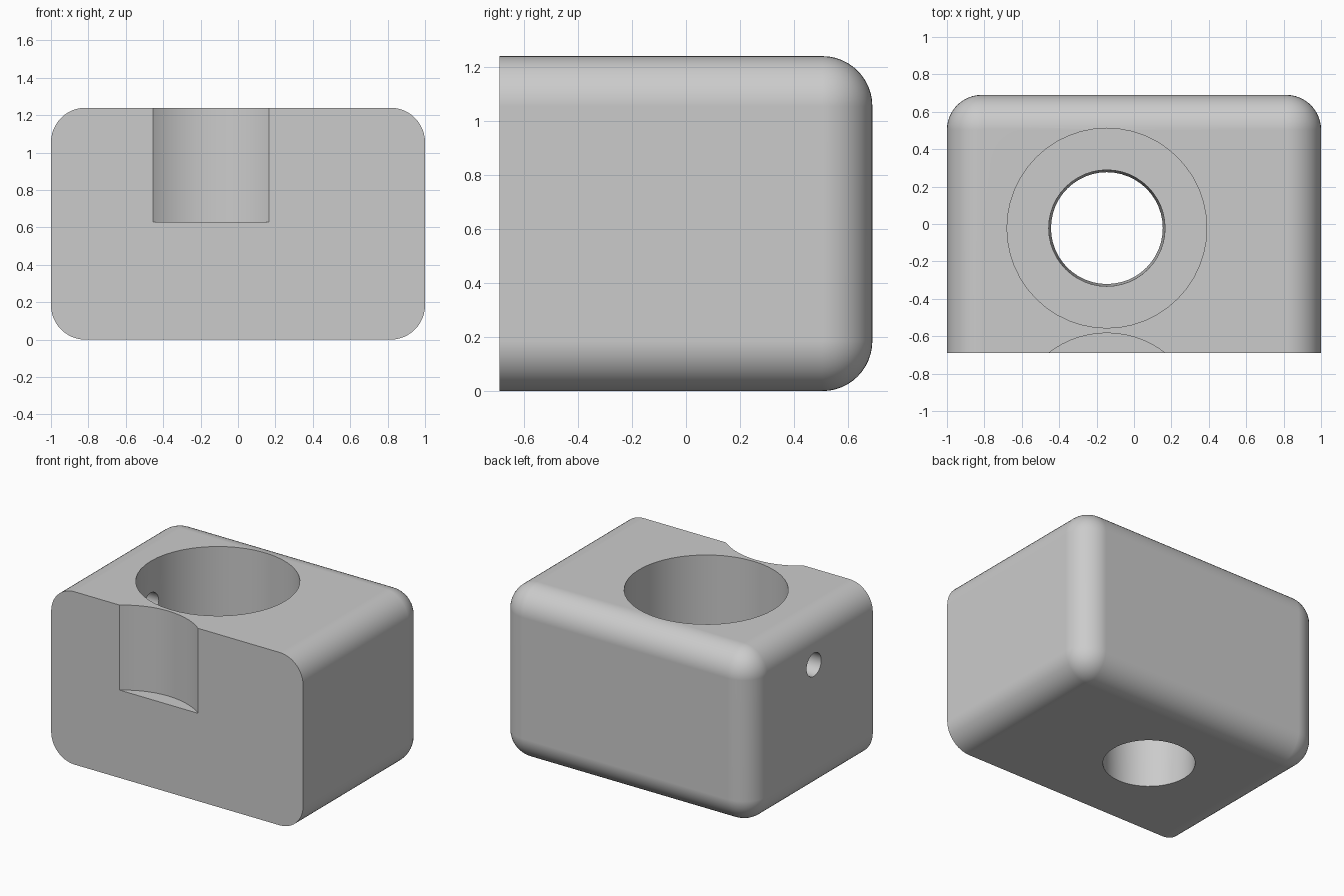
import bpy
import bmesh
import math
from mathutils import Matrix, Vector

cube = bpy.data.objects.get("Cube")
if cube:
    bpy.data.objects.remove(cube, do_unlink=True)

HALF_X, HALF_Y, HEIGHT = 1.0, 0.69, 1.24
ROUNDING = 0.185
BORE_X, BORE_Y = -0.145, -0.022
SHELF_Z = 0.63

grey = bpy.data.materials.new("plain_grey")
grey.use_nodes = True
colour = (0.6, 0.6, 0.6, 1)
grey.diffuse_color = colour
grey.node_tree.nodes["Principled BSDF"].inputs["Base Color"].default_value = colour


def add_object(name, bm):
    mesh = bpy.data.meshes.new(name)
    bm.to_mesh(mesh)
    bm.free()
    mesh.materials.append(grey)
    obj = bpy.data.objects.new(name, mesh)
    bpy.context.collection.objects.link(obj)
    return obj


def add_cutter(name, start, end, r_start, r_end, sides):
    """Round cutter running between two points."""
    start, end = Vector(start), Vector(end)
    axis = end - start
    turn = axis.to_track_quat("Z", "Y").to_matrix().to_4x4()
    bm = bmesh.new()
    bmesh.ops.create_cone(bm, cap_ends=True, segments=sides, radius1=r_start,
                          radius2=r_end, depth=axis.length,
                          matrix=Matrix.Translation((start + end) / 2) @ turn)
    obj = add_object(name, bm)
    obj.hide_render = True
    return obj


# Block with every edge rounded except around the flat front
bm = bmesh.new()
bmesh.ops.create_cube(bm, size=1)
bmesh.ops.scale(bm, vec=(2 * HALF_X, 2 * HALF_Y, HEIGHT), verts=bm.verts)
bmesh.ops.translate(bm, vec=(0, 0, HEIGHT / 2), verts=bm.verts)
rounded = [e for e in bm.edges if any(v.co.y > 0 for v in e.verts)]
bmesh.ops.bevel(bm, geom=rounded, offset=ROUNDING, offset_type="OFFSET",
                segments=12, profile=0.5, affect="EDGES", clamp_overlap=True)
block = add_object("holder_block", bm)

# Wide bore, slightly tapered drain, front scoop and side pin hole
top = HEIGHT + 0.1
scoop_y = -1.09
cutters = [
    add_cutter("bore_cutter", (BORE_X, BORE_Y, SHELF_Z), (BORE_X, BORE_Y, top),
               0.534, 0.534, 48),
    add_cutter("drain_cutter", (BORE_X, BORE_Y, -0.1), (BORE_X, BORE_Y, SHELF_Z + 0.1),
               0.297, 0.313, 48),
    add_cutter("scoop_cutter", (BORE_X, scoop_y, SHELF_Z), (BORE_X, scoop_y, top),
               0.507, 0.507, 64),
    add_cutter("pin_hole_cutter", (-1.2, BORE_Y, 0.93), (-0.4, BORE_Y, 0.93),
               0.083, 0.083, 32),
]
for cutter in cutters:
    mod = block.modifiers.new(cutter.name, "BOOLEAN")
    mod.operation = "DIFFERENCE"
    mod.solver = "EXACT"
    mod.object = cutter

# Bake the cuts and drop the helpers
bpy.context.view_layer.update()
graph = bpy.context.evaluated_depsgraph_get()
carved = bpy.data.meshes.new_from_object(block.evaluated_get(graph))
block.modifiers.clear()
block.data = carved
for cutter in cutters:
    bpy.data.objects.remove(cutter, do_unlink=True)

# Smooth rounded surfaces, crisp rims
bpy.ops.object.select_all(action="DESELECT")
block.select_set(True)
bpy.context.view_layer.objects.active = block
bpy.ops.object.shade_smooth_by_angle(angle=math.radians(30))
weighted = block.modifiers.new("even_shading", "WEIGHTED_NORMAL")
weighted.keep_sharp = True
